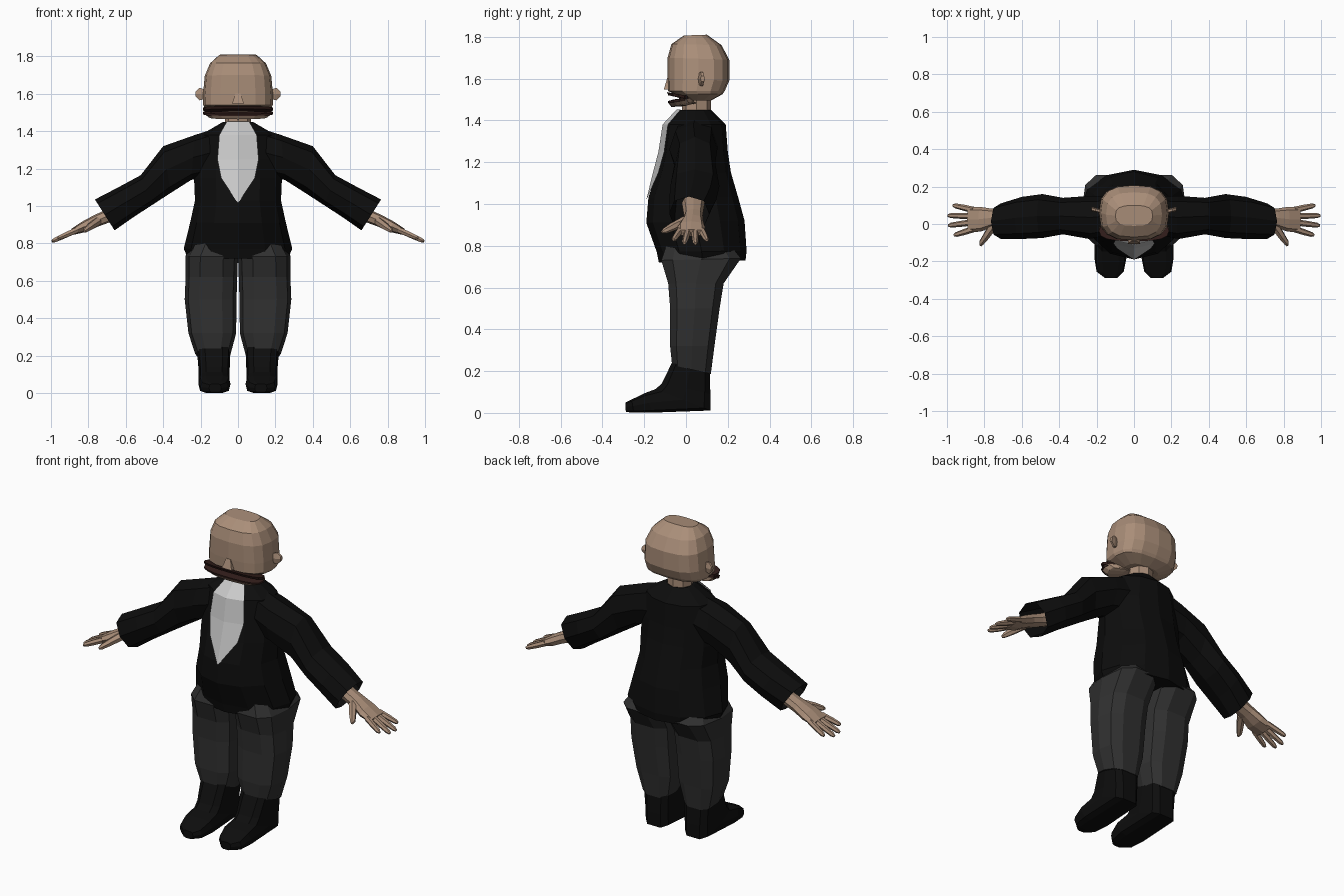
import bpy, bmesh, math
from mathutils import Vector as V


def material(name, rgb):
    m = bpy.data.materials.new(name)
    m.diffuse_color = (*rgb, 1)
    return m


SKIN = material("skin", (0.40, 0.27, 0.19))
BLACK = material("black_cloth", (0.004, 0.004, 0.004))
GREY = material("grey_cloth", (0.03, 0.03, 0.03))
WHITE = material("white_cloth", (0.6, 0.6, 0.6))
DARK = material("dark_lips", (0.03, 0.012, 0.01))


def section(p, q, w, n=8, e=1.0):
    """Closed rounded section through opposite points p and q, half-width vector w."""
    p, q, w = V(p), V(q), V(w)
    c, v = (p + q) / 2, (p - q) / 2
    f = lambda t: math.copysign(abs(t) ** e, t) if abs(t) > 1e-6 else 0
    return [c + w * f(math.cos(a)) + v * f(math.sin(a))
            for a in (2 * math.pi * i / n for i in range(n))]


def loft(name, rings, mat, mirror=False, caps=(True, True), closed=True):
    bm = bmesh.new()
    rows = [[bm.verts.new(p) for p in r] for r in rings]
    n = len(rows[0])
    for a, b in zip(rows, rows[1:]):
        for i in range(n if closed else n - 1):
            j = (i + 1) % n
            bm.faces.new((a[i], a[j], b[j], b[i]))
    for row, cap in zip((rows[0], rows[-1]), caps):
        if cap and closed:
            bm.faces.new(row)
    bmesh.ops.remove_doubles(bm, verts=bm.verts, dist=1e-5)
    bmesh.ops.recalc_face_normals(bm, faces=bm.faces)
    me = bpy.data.meshes.new(name)
    bm.to_mesh(me)
    bm.free()
    me.materials.append(mat)
    ob = bpy.data.objects.new(name, me)
    bpy.context.collection.objects.link(ob)
    if mirror:
        mod = ob.modifiers.new("mirror", "MIRROR")
        mod.use_axis = (True, False, False)
        mod.use_mirror_merge = False
    return ob


def upright(rows, n=12, e=1.0):
    """Rows of front y, front z, back y, back z, inner x, outer x."""
    return [section(((a + b) / 2, yf, zf), ((a + b) / 2, yb, zb), ((b - a) / 2, 0, 0), n, e)
            for yf, zf, yb, zb, a, b in rows]


def centred(rows, n=12, e=1.0):
    return upright([(yf, zf, yb, zb, -h, h) for yf, zf, yb, zb, h in rows], n, e)


# jacket body
loft("jacket", centred([
    (-.13, .72, .285, .73, .27), (-.14, .77, .29, .775, .29), (-.19, .91, .28, .92, .255),
    (-.18, 1.03, .25, 1.03, .23), (-.14, 1.15, .215, 1.15, .235),
    (-.115, 1.25, .20, 1.25, .23), (-.095, 1.38, .19, 1.38, .20),
    (-.03, 1.45, .12, 1.45, .08)]), BLACK)

# shirt front panel, rows of z, half width, centre y, edge y
loft("shirt_front", [[(-h, ye, z), (0, yc, z), (h, ye, z)] for z, h, yc, ye in [
    (1.452, .06, -.045, -.025), (1.38, .10, -.112, -.086), (1.25, .11, -.132, -.104),
    (1.15, .09, -.158, -.132), (1.02, .004, -.19, -.189)]], WHITE, closed=False)

# sleeves, rows of upper x, z, lower x, z, front y, back y; open at the cuff
loft("sleeve", [section((ux, (yf + yb) / 2, uz), (lx, (yf + yb) / 2, lz), (0, (yb - yf) / 2, 0), 8, .85)
                for ux, uz, lx, lz, yf, yb in [
    (.12, 1.415, .15, 1.16, -.06, .15), (.23, 1.38, .25, 1.14, -.08, .15),
    (.40, 1.32, .36, 1.07, -.055, .14), (.52, 1.165, .46, 1.005, -.075, .16),
    (.64, 1.10, .56, .94, -.08, .145), (.765, 1.035, .66, .87, -.08, .11)]],
     BLACK, True, (True, False))

# palm and wrist
N = V((.4, 0, .917))
loft("palm", [section(V(c) + N * t, V(c) - N * t, (0, w, 0), 8, .8) for c, w, t in [
    ((.58, .035, 1.005), .055, .04), ((.70, .035, .945), .045, .035),
    ((.76, .032, .92), .05, .032), ((.82, .025, .89), .066, .03),
    ((.885, .025, .862), .068, .017)]], SKIN, True)


def digit(name, points, radii):
    pts = [V(p) for p in points]
    side = (pts[-1] - pts[0]).cross(N).normalized()
    loft(name, [section(p + N * r, p - N * r, side * r, 6)
                for p, r in zip(pts, radii)], SKIN, True)


# fingers and thumb
for name, base, tip in [
        ("index_finger", (.86, -.028, .872), (.962, -.06, .828)),
        ("middle_finger", (.87, .008, .868), (.993, -.008, .812)),
        ("ring_finger", (.87, .043, .868), (.996, .045, .81)),
        ("little_finger", (.86, .076, .872), (.968, .10, .826))]:
    b, t = V(base), V(tip)
    digit(name, (b, b.lerp(t, .5), b.lerp(t, .88), t), (.017, .016, .013, .007))
digit("thumb", ((.75, -.005, .918), (.79, -.065, .89), (.815, -.10, .872), (.822, -.115, .866)),
      (.024, .02, .015, .007))

# trouser legs
loft("trouser_leg", upright([
    (-.10, .80, .22, .80, .0, .24), (-.125, .73, .27, .74, .0, .28),
    (-.09, .62, .185, .62, .004, .28), (-.08, .50, .165, .50, .008, .285),
    (-.08, .32, .14, .32, .01, .265), (-.07, .23, .122, .185, .04, .228)], 10, .7), GREY, True)

# boots
loft("boot", upright([
    (-.065, .25, .115, .22, .04, .22), (-.12, .14, .12, .09, .045, .21),
    (-.15, .115, .12, .01, .045, .21), (-.20, .095, -.16, .0, .04, .212),
    (-.26, .065, -.25, .0, .055, .20), (-.29, .05, -.288, .004, .09, .155)], 10, .55), BLACK, True)

# neck
loft("neck", centred([(-.02, 1.42, .12, 1.42, .07), (-.02, 1.52, .12, 1.52, .07)], 8), SKIN)

# head
loft("head", centred([
    (-.02, 1.495, .12, 1.495, .10), (-.055, 1.525, .175, 1.525, .178),
    (-.085, 1.54, .185, 1.54, .186), (-.088, 1.60, .207, 1.59, .187),
    (-.088, 1.70, .207, 1.69, .178), (-.07, 1.765, .17, 1.76, .15),
    (-.01, 1.806, .10, 1.81, .10)], 16, .72), SKIN)

# mouth: upper lip, lower lip and jaw
loft("upper_lip", centred([(-.092, 1.535, .02, 1.515, .188), (-.085, 1.52, .02, 1.50, .186),
                           (-.04, 1.51, .02, 1.50, .15)], 16, .72), DARK)
loft("lower_lip", centred([(-.06, 1.50, .02, 1.51, .17), (-.087, 1.492, .02, 1.512, .188),
                           (-.085, 1.482, .02, 1.50, .188)], 16, .72), DARK)
loft("jaw", centred([(-.084, 1.483, .03, 1.51, .187), (-.07, 1.464, .04, 1.49, .16),
                     (-.01, 1.468, .06, 1.485, .09)], 16, .72), SKIN)

# nose
loft("nose", [[(-h, -.08, z), (-h, y, z), (h, y, z), (h, -.08, z)] for z, h, y in [
    (1.602, .014, -.09), (1.548, .032, -.106)]], SKIN)

# ears
loft("ear", [section((x, y, z1), (x, y, z0), (0, .012, 0), 6) for x, y, z1, z0 in [
    (.17, .065, 1.625, 1.57), (.205, .075, 1.637, 1.56), (.226, .08, 1.615, 1.585)]], SKIN, True)
